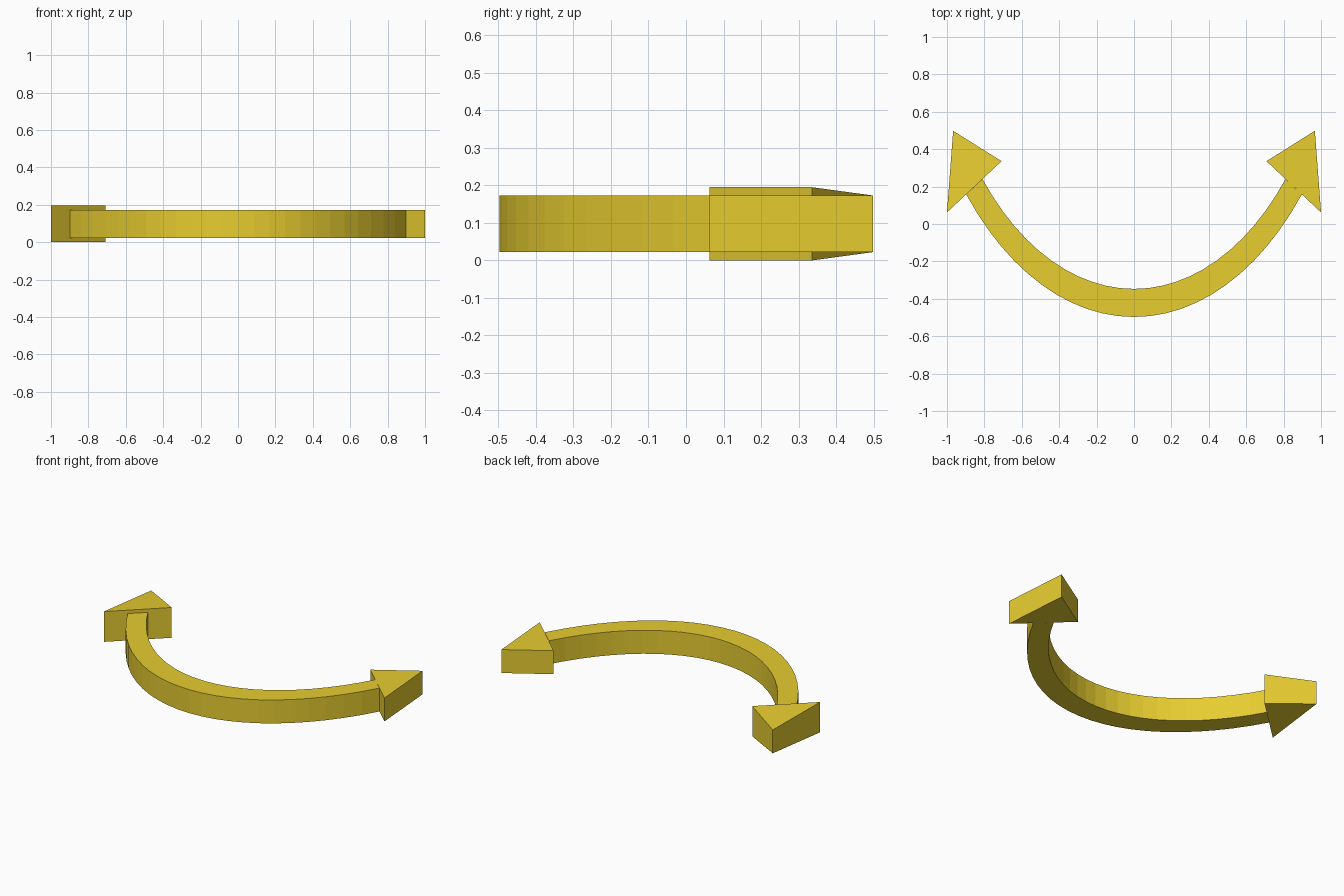
import bpy
import bmesh
from math import sin, cos, asin

if "Cube" in bpy.data.objects:
    bpy.data.objects.remove(bpy.data.objects["Cube"])

gold = bpy.data.materials.new("gold")
gold.diffuse_color = (0.8, 0.61, 0.03, 1)
gold.use_nodes = True
gold.node_tree.nodes["Principled BSDF"].inputs["Base Color"].default_value = gold.diffuse_color

Z0, Z1 = 0.022, 0.173          # band bottom and top
STRETCH = 1.6                  # the arc is a circle stretched along y
SEGMENTS = 24


def finish(name, bm):
    bmesh.ops.recalc_face_normals(bm, faces=bm.faces)
    mesh = bpy.data.meshes.new(name)
    bm.to_mesh(mesh)
    bm.free()
    mesh.materials.append(gold)
    obj = bpy.data.objects.new(name, mesh)
    bpy.context.collection.objects.link(obj)
    return obj


def arc_point(low_y, end_x, end_y, f):
    """Point at f (-1..1) on a stretched arc through its lowest point and end."""
    rise = (end_y - low_y) / STRETCH
    r = (end_x ** 2 + rise ** 2) / (2 * rise)
    a = f * asin(end_x / r)
    return r * sin(a), low_y + STRETCH * r * (1 - cos(a))


# Curved band: rectangular section swept along the arc
bm = bmesh.new()
rings = []
for i in range(SEGMENTS + 1):
    f = 2 * i / SEGMENTS - 1
    outer = arc_point(-0.497, 0.897, 0.158, f)
    inner = arc_point(-0.347, 0.81, 0.24, f)
    section = [(*outer, Z0), (*inner, Z0), (*inner, Z1), (*outer, Z1)]
    rings.append([bm.verts.new(p) for p in section])
for a, b in zip(rings, rings[1:]):
    for j in range(4):
        k = (j + 1) % 4
        bm.faces.new((a[j], a[k], b[k], b[j]))
bm.faces.new(rings[0])
bm.faces.new(rings[-1])
finish("curved_band", bm)


# Arrow heads: triangular prisms, optionally thicker at the base corners
def arrow_head(name, side, extra):
    bm = bmesh.new()
    outline = [(1.0, 0.062, extra), (0.967, 0.498, 0), (0.708, 0.336, extra)]
    low = [bm.verts.new((side * x, y, Z0 - e)) for x, y, e in outline]
    high = [bm.verts.new((side * x, y, Z1 + e)) for x, y, e in outline]
    bm.faces.new(low)
    bm.faces.new(high)
    for j in range(3):
        k = (j + 1) % 3
        bm.faces.new((low[j], low[k], high[k], high[j]))
    finish(name, bm)


arrow_head("right_arrow_head", 1, 0)
arrow_head("left_arrow_head", -1, 0.022)
